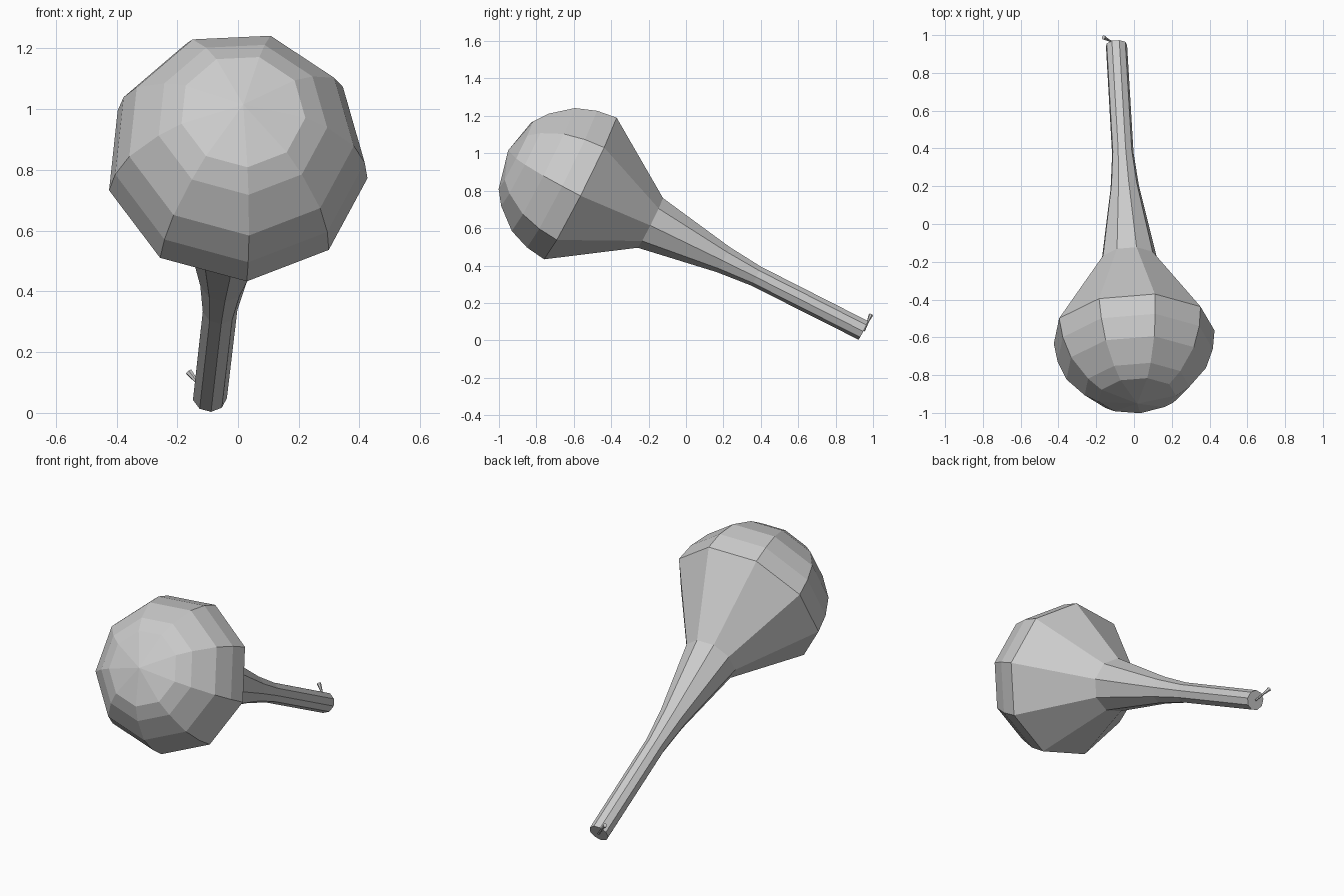
import bpy, bmesh, math
from mathutils import Vector

if "Cube" in bpy.data.objects:
    bpy.data.objects.remove(bpy.data.objects["Cube"])

SIDES = 9
CENTRE = Vector((-0.005, -0.565, 0.82))            # centre of the widest ring
AXIS = Vector((-0.052, 0.891, -0.451)).normalized()  # from head to handle end


def loft(name, rings, sides, phase, tip=None):
    """Skin faceted rings given as (centre, direction, radius); optional pointed start."""
    bm = bmesh.new()
    loops = []
    for centre, d, r in rings:
        side = Vector((0, 0, 1)).cross(d).normalized() * -1
        up = side.cross(d).normalized()
        if up.z < 0:
            up.negate()
        loop = []
        for i in range(sides):
            a = phase + 2 * math.pi * i / sides
            loop.append(bm.verts.new(centre + side * (r * math.sin(a)) - up * (r * math.cos(a))))
        loops.append(loop)
    for a, b in zip(loops, loops[1:]):
        for i in range(sides):
            j = (i + 1) % sides
            bm.faces.new((a[i], a[j], b[j], b[i]))
    if tip is None:
        bm.faces.new(loops[0])
    else:
        t = bm.verts.new(tip)
        for i in range(sides):
            bm.faces.new((t, loops[0][i], loops[0][(i + 1) % sides]))
    bm.faces.new(loops[-1])
    bmesh.ops.recalc_face_normals(bm, faces=bm.faces)
    mesh = bpy.data.meshes.new(name)
    bm.to_mesh(mesh)
    bm.free()
    ob = bpy.data.objects.new(name, mesh)
    bpy.context.collection.objects.link(ob)
    return ob


# Domed head, cone and flared handle: (distance along axis, radius)
profile = [(-0.386, 0.208), (-0.333, 0.283), (-0.222, 0.377), (-0.11, 0.419),
           (0.0, 0.434), (0.42, 0.152), (0.857, 0.077), (1.055, 0.058), (1.698, 0.057)]
loft("head_and_handle", [(CENTRE + AXIS * d, AXIS, r) for d, r in profile],
     SIDES, math.radians(3), CENTRE - AXIS * 0.433)

# Small flared stem at the handle end
start = CENTRE + AXIS * 1.702
end = Vector((-0.162, 0.988, 0.135))
lean = (end - start).normalized()
loft("end_stem", [(start, lean, 0.006), (start.lerp(end, 0.6), lean, 0.006), (end, lean, 0.012)],
     6, 0)
